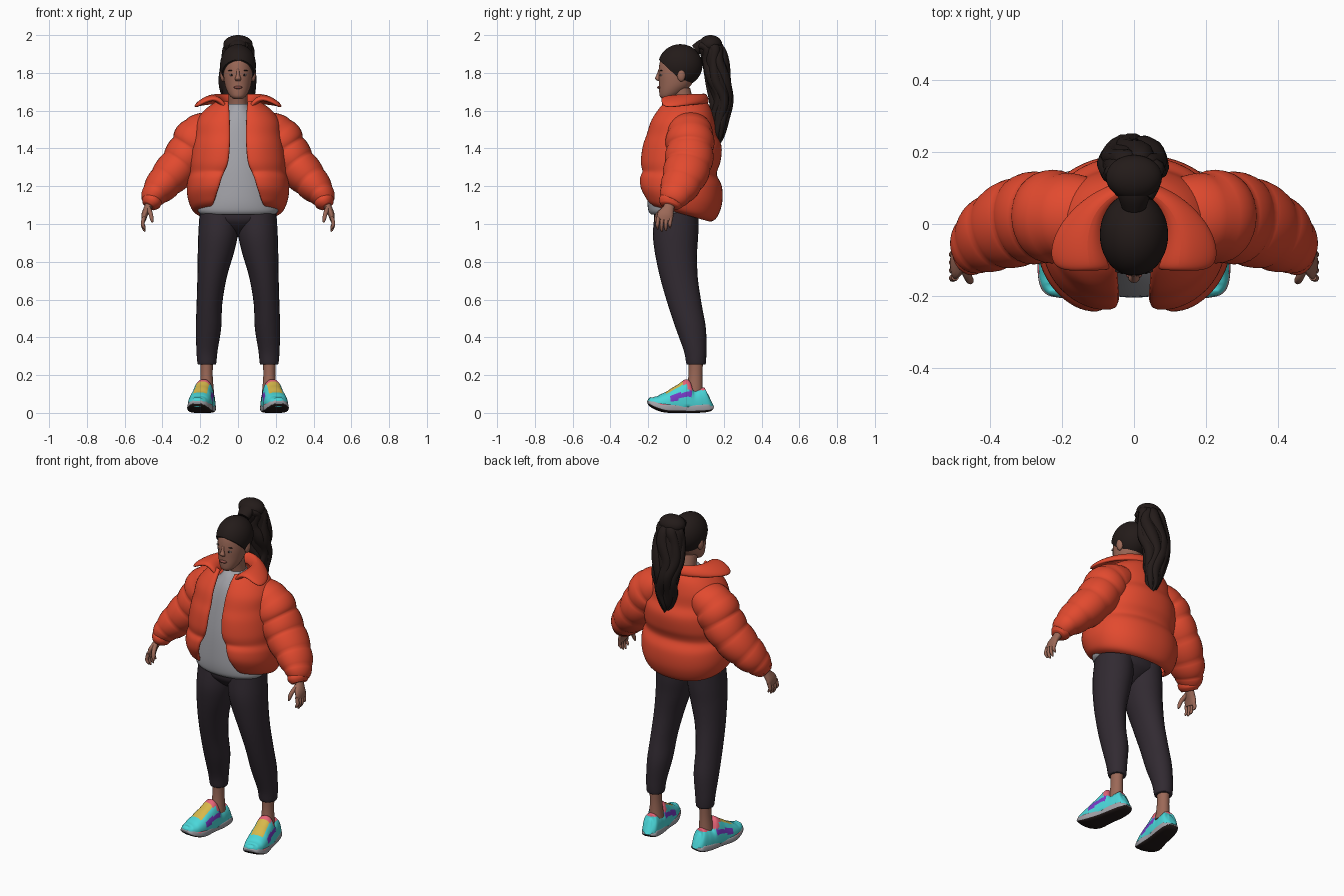
import bpy, bmesh, math
from mathutils import Vector, Matrix

cube = bpy.data.objects.get("Cube")
if cube:
    bpy.data.objects.remove(cube, do_unlink=True)


def material(name, r, g, b):
    m = bpy.data.materials.new(name)
    m.use_nodes = True
    m.diffuse_color = (r, g, b, 1)
    node = m.node_tree.nodes["Principled BSDF"]
    node.inputs["Base Color"].default_value = (r, g, b, 1)
    node.inputs["Roughness"].default_value = 0.8
    return m


ORANGE = material("orange_fabric", 0.76, 0.068, 0.028)
GREY = material("light_grey", 0.37, 0.37, 0.4)
PANTS = material("charcoal_fabric", 0.031, 0.023, 0.031)
DARK = material("dark_brown", 0.017, 0.011, 0.01)
SKIN = material("skin", 0.33, 0.14, 0.096)
LIP = material("lip", 0.24, 0.075, 0.06)
CYAN = material("cyan", 0.07, 0.68, 0.7)
YELLOW = material("yellow", 0.68, 0.48, 0.07)
PURPLE = material("purple", 0.19, 0.045, 0.58)
PINK = material("pink", 0.82, 0.13, 0.19)


def finish(name, bm, *mats):
    bmesh.ops.recalc_face_normals(bm, faces=bm.faces)
    mesh = bpy.data.meshes.new(name)
    bm.to_mesh(mesh)
    bm.free()
    for m in mats:
        mesh.materials.append(m)
    for p in mesh.polygons:
        p.use_smooth = True
    mesh.set_sharp_from_angle(angle=math.radians(60))
    obj = bpy.data.objects.new(name, mesh)
    bpy.context.collection.objects.link(obj)
    return obj


def skin_rings(name, rings, mat, closed=True):
    """Join rings of points into a surface, capping closed ones."""
    bm = bmesh.new()
    rows = [[bm.verts.new(p) for p in ring] for ring in rings]
    n = len(rows[0])
    for a, b in zip(rows, rows[1:]):
        for i in range(n if closed else n - 1):
            j = (i + 1) % n
            bm.faces.new((a[i], a[j], b[j], b[i]))
    if closed:
        bm.faces.new(rows[0])
        bm.faces.new(rows[-1])
    return finish(name, bm, mat)


def resample(keys, steps):
    """Smooth curve through tuples of any length."""
    out = []
    for i in range(len(keys) - 1):
        p = [keys[max(i - 1, 0)], keys[i], keys[i + 1], keys[min(i + 2, len(keys) - 1)]]
        for s in range(steps):
            t = s / steps
            out.append(tuple(b + 0.5 * t * (c - a + t * (2 * a - 5 * b + 4 * c - d + t * (3 * (b - c) + d - a)))
                             for a, b, c, d in zip(*p)))
    return out + [tuple(keys[-1])]


def power(v, e):
    return math.copysign(abs(v) ** e, v)


def tube(name, keys, mat, ref=None, sides=24, steps=5, e=1.0, puffs=0):
    """Loft of (x, y, z, rx, ry); level rings, or rings across the path with rx along ref."""
    pts = resample(keys, steps)
    rings = []
    for i, (x, y, z, rx, ry) in enumerate(pts):
        u, v = Vector((1, 0, 0)), Vector((0, 1, 0))
        if ref:
            t = (Vector(pts[min(i + 1, len(pts) - 1)][:3]) - Vector(pts[max(i - 1, 0)][:3])).normalized()
            u = Vector(ref)
            u = (u - t * u.dot(t)).normalized()
            v = t.cross(u)
        k = 0.96 + 0.07 * abs(math.sin(math.pi * puffs * i / (len(pts) - 1))) ** 0.7 if puffs else 1
        angles = [2 * math.pi * s / sides for s in range(sides)]
        rings.append([Vector((x, y, z)) + u * (rx * k * power(math.cos(a), e))
                      + v * (ry * k * power(math.sin(a), e)) for a in angles])
    return skin_rings(name, rings, mat)


def body(name, rows, mat, **kw):
    """Level loft from (z, half width, front y, back y)."""
    return tube(name, [(0, (f + b) / 2, z, w, (b - f) / 2) for z, w, f, b in rows], mat, **kw)


def ball(name, loc, size, mat):
    bm = bmesh.new()
    bmesh.ops.create_uvsphere(bm, u_segments=32, v_segments=20, radius=1)
    bm.transform(Matrix.Translation(loc) @ Matrix.Diagonal((*size, 1)))
    return finish(name, bm, mat)


def pair(obj):
    """Mirror a left part to the right."""
    base = obj.name
    obj.name = "left_" + base
    twin = bpy.data.objects.new("right_" + base, obj.data.copy())
    twin.data.transform(Matrix.Diagonal((-1, 1, 1, 1)))
    twin.data.flip_normals()
    bpy.context.collection.objects.link(twin)


def thicken(obj, amount, levels):
    mod = obj.modifiers.new("thickness", "SOLIDIFY")
    mod.thickness, mod.offset = amount, 0
    sub = obj.modifiers.new("round", "SUBSURF")
    sub.levels = sub.render_levels = levels


# Head, face and neck
body("head", [(1.662, .022, -.125, -.08), (1.675, .04, -.138, -.05), (1.70, .056, -.142, -.01),
              (1.74, .07, -.143, .03), (1.80, .078, -.145, .05), (1.86, .077, -.138, .06),
              (1.91, .066, -.115, .05), (1.94, .03, -.07, .01)], SKIN, sides=32)
tube("neck", [(0, .01, 1.57, .06, .06), (0, -.01, 1.64, .05, .052), (0, -.03, 1.72, .05, .052)], SKIN)
tube("nose", [(0, -.137, 1.82, .007, .008), (0, -.146, 1.79, .009, .01), (0, -.151, 1.77, .016, .013),
              (0, -.143, 1.757, .012, .006)], SKIN, sides=12)
ball("lips", (0, -.141, 1.723), (.023, .012, .008), LIP)
for part, loc, size, mat in (("eye", (.033, -.128, 1.788), (.013, .01, .005), GREY),
                             ("iris", (.033, -.133, 1.788), (.006, .0065, .0055), DARK),
                             ("eyebrow", (.035, -.13, 1.812), (.018, .007, .003), DARK),
                             ("ear", (.08, -.025, 1.79), (.015, .022, .036), SKIN)):
    pair(ball(part, loc, size, mat))

# Hair: combed cap cut along the hairline, then ponytail with wavy locks
bm = bmesh.new()
bmesh.ops.create_uvsphere(bm, u_segments=40, v_segments=24, radius=1)
bm.transform(Matrix.Translation((0, -.03, 1.84)) @ Matrix.Diagonal((.095, .117, .112, 1)))
bmesh.ops.bisect_plane(bm, geom=bm.verts[:] + bm.edges[:] + bm.faces[:], plane_co=(0, -.135, 1.862),
                       plane_no=(0, .155, .165), clear_inner=True)
bmesh.ops.holes_fill(bm, edges=[ed for ed in bm.edges if ed.is_boundary])
finish("hair_cap", bm, DARK)
tail = [(0, .05, 1.92, .035, .03), (0, .09, 1.945, .05, .035), (0, .135, 1.93, .075, .055),
        (0, .155, 1.86, .085, .06), (0, .172, 1.76, .088, .06), (0, .188, 1.66, .077, .052),
        (.005, .178, 1.56, .06, .043), (.012, .172, 1.48, .036, .03), (.02, .17, 1.43, .008, .008)]
tube("ponytail", tail, DARK, ref=(1, 0, 0))
for k in range(8):
    a = 2 * math.pi * k / 8
    lock = []
    for i, (x, y, z, rx, ry) in enumerate(tail[1:]):
        turn = a + .4 * math.sin(1.8 * i + k)
        swell = 1 + .15 * math.sin(2.2 * i + 2 * k)
        lock.append((x + .72 * rx * math.cos(turn), y + .75 * ry * math.sin(turn),
                     z + .02 * math.sin(3 * k) * (i > 2), .38 * rx * swell + .002, .45 * ry * swell + .002))
    tube("ponytail_lock", lock, DARK, ref=(1, 0, 0), sides=10)
ball("hair_crest", (0, .13, 1.95), (.078, .062, .05), DARK)

# Shirt
body("shirt", [(1.05, .195, -.185, .04), (1.075, .214, -.2, .06), (1.15, .207, -.205, .08),
               (1.3, .19, -.195, .1), (1.45, .17, -.17, .1), (1.55, .12, -.145, .08),
               (1.61, .07, -.115, .06), (1.635, .058, -.095, .05)], GREY, sides=40)

# Open jacket: height, half width, front y, back y, half gap of the opening
rows = resample([(1.065, .2, -.205, .122, .135), (1.085, .235, -.23, .15, .12), (1.15, .258, -.255, .18, .1),
                 (1.22, .258, -.255, .18, .085), (1.27, .245, -.238, .152, .07), (1.33, .246, -.243, .172, .05),
                 (1.41, .236, -.232, .178, .042), (1.47, .222, -.21, .152, .04), (1.54, .21, -.187, .142, .042),
                 (1.60, .165, -.15, .125, .045), (1.645, .1, -.115, .1, .05)], 5)
rings = []
for z, w, front, back, gap in rows:
    start = math.asin((gap / w) ** 1.12)
    ring = []
    for i in range(49):
        a = start + (2 * math.pi - 2 * start) * i / 48
        edge = max(0, 1 - min(i, 48 - i) / 3)
        y = (front + back) / 2 - (back - front) / 2 * power(math.cos(a), .89) * (1 - .07 * edge ** 2)
        slope = .28 * (y + .03) * max(0, min(1, (1.3 - z) / .2))
        ring.append((w * power(math.sin(a), .89), y, z - slope))
    rings.append(ring)
thicken(skin_rings("jacket_body", rings, ORANGE, closed=False), .022, 1)

# Folded collar: inner edge, crest and outer edge from front to back
inner = [(.045, -.135, 1.595), (.08, -.06, 1.615), (.08, .03, 1.625), (0, .085, 1.635)]
crest = [(.115, -.13, 1.69), (.128, -.05, 1.695), (.105, .05, 1.695), (0, .115, 1.695)]
outer = [(.235, -.14, 1.612), (.24, -.04, 1.622), (.155, .07, 1.635), (0, .14, 1.64)]
strips = [half + [(-x, y, z) for x, y, z in half[-2::-1]] for half in (inner, crest, outer)]
thicken(skin_rings("jacket_collar", strips, ORANGE, closed=False), .036, 3)

# Quilted sleeves and cuffs
pair(tube("sleeve", [(.1, .02, 1.53, .1, .075), (.2, .02, 1.465, .125, .12), (.25, .02, 1.395, .125, .116),
                     (.31, .01, 1.31, .124, .108), (.385, -.02, 1.225, .11, .095), (.44, -.055, 1.16, .088, .072),
                     (.467, -.078, 1.115, .06, .048)], ORANGE, ref=(0, 1, 0), sides=32, steps=8, puffs=6))
pair(tube("cuff", [(.445, -.068, 1.14, .06, .05), (.46, -.08, 1.115, .066, .053), (.472, -.087, 1.095, .05, .037)],
          ORANGE, ref=(0, 1, 0)))

# Hands
pair(tube("palm", [(.455, -.08, 1.13, .026, .022), (.478, -.092, 1.085, .03, .02), (.494, -.108, 1.05, .043, .017),
                   (.5, -.115, 1.02, .04, .012)], SKIN, ref=(0, 1, 0), sides=16))
for i, tip in enumerate((.972, .96, .963, .978)):
    y = -.147 + .022 * i
    pair(tube("finger", [(.498, y, 1.035, .011, .011), (.505, y - .004, 1.0, .01, .01),
                         (.498, y - .004, tip + .012, .008, .008), (.492, y - .002, tip, .003, .003)],
              SKIN, ref=(0, 1, 0), sides=10))
pair(tube("thumb", [(.475, -.11, 1.085, .014, .014), (.463, -.145, 1.055, .012, .012),
                    (.456, -.158, 1.025, .01, .01), (.453, -.16, 1.008, .004, .004)],
          SKIN, ref=(0, 1, 0), sides=10))

# Trousers and ankles
body("trouser_hips", [(.93, .012, -.06, -.03), (.955, .06, -.105, .0), (.99, .13, -.145, .04),
                      (1.03, .195, -.168, .066), (1.1, .195, -.165, .066)], PANTS, sides=32)
pair(tube("trouser_leg", [(.1, -.05, 1.06, .103, .115), (.105, -.055, .95, .105, .12), (.117, -.053, .85, .096, .112),
                          (.137, -.038, .72, .078, .1), (.151, -.008, .58, .068, .09), (.156, .025, .45, .067, .08),
                          (.164, .048, .33, .056, .06), (.165, .053, .265, .05, .052),
                          (.165, .053, .255, .044, .046)], PANTS))
pair(tube("ankle", [(.166, .052, .3, .036, .04), (.166, .05, .2, .032, .037), (.166, .045, .1, .04, .045)], SKIN))


# Shoes: loft from heel to toe, panels coloured by position
def shoe_part(name, stations, mats, rule, floor, e):
    obj = tube(name, [(0, y, z, w, h) for y, z, w, h in stations], mats[0],
               ref=(1, 0, 0), sides=56, steps=8, e=e)
    for m in mats[1:]:
        obj.data.materials.append(m)
    for v in obj.data.vertices:
        v.co.z = max(v.co.z, floor)
    for p in obj.data.polygons:
        p.material_index = rule(p.center, p.normal)
    obj.data.transform(Matrix.Translation((.183, 0, 0)) @ Matrix.Rotation(.17, 4, "Z"))
    pair(obj)


def upper_rule(c, n):
    if c.y > 0 and c.z > .12 or -.02 < c.y < .02 and c.z > .15:
        return 3
    if abs(c.x) < .036 and -.115 < c.y < 0 and n.z > .3:
        return 1
    return 2 if abs(c.z - .092 - .25 * (c.y + .03)) < .016 and -.095 < c.y < .025 else 0


def sole_rule(c, n):
    if n.z < -.4:
        return 1
    return 2 if -.15 < c.y < -.05 and c.z > .043 else 0


shoe_part("shoe_upper", [(.13, .07, .014, .04), (.118, .065, .04, .072), (.08, .055, .05, .075), (.04, .05, .054, .075),
                         (.005, .05, .057, .128), (-.05, .05, .06, .095), (-.1, .048, .063, .067),
                         (-.15, .05, .056, .045), (-.182, .062, .042, .027), (-.197, .076, .02, .01)],
          (CYAN, YELLOW, PURPLE, PINK), upper_rule, .03, .85)
shoe_part("shoe_sole", [(.133, .042, .025, .014), (.12, .031, .045, .024), (.06, .026, .055, .026),
                        (-.02, .025, .058, .025), (-.1, .027, .067, .026), (-.15, .036, .06, .022),
                        (-.185, .052, .045, .018), (-.2, .067, .022, .009)],
          (GREY, DARK, PINK), sole_rule, 0, .55)
